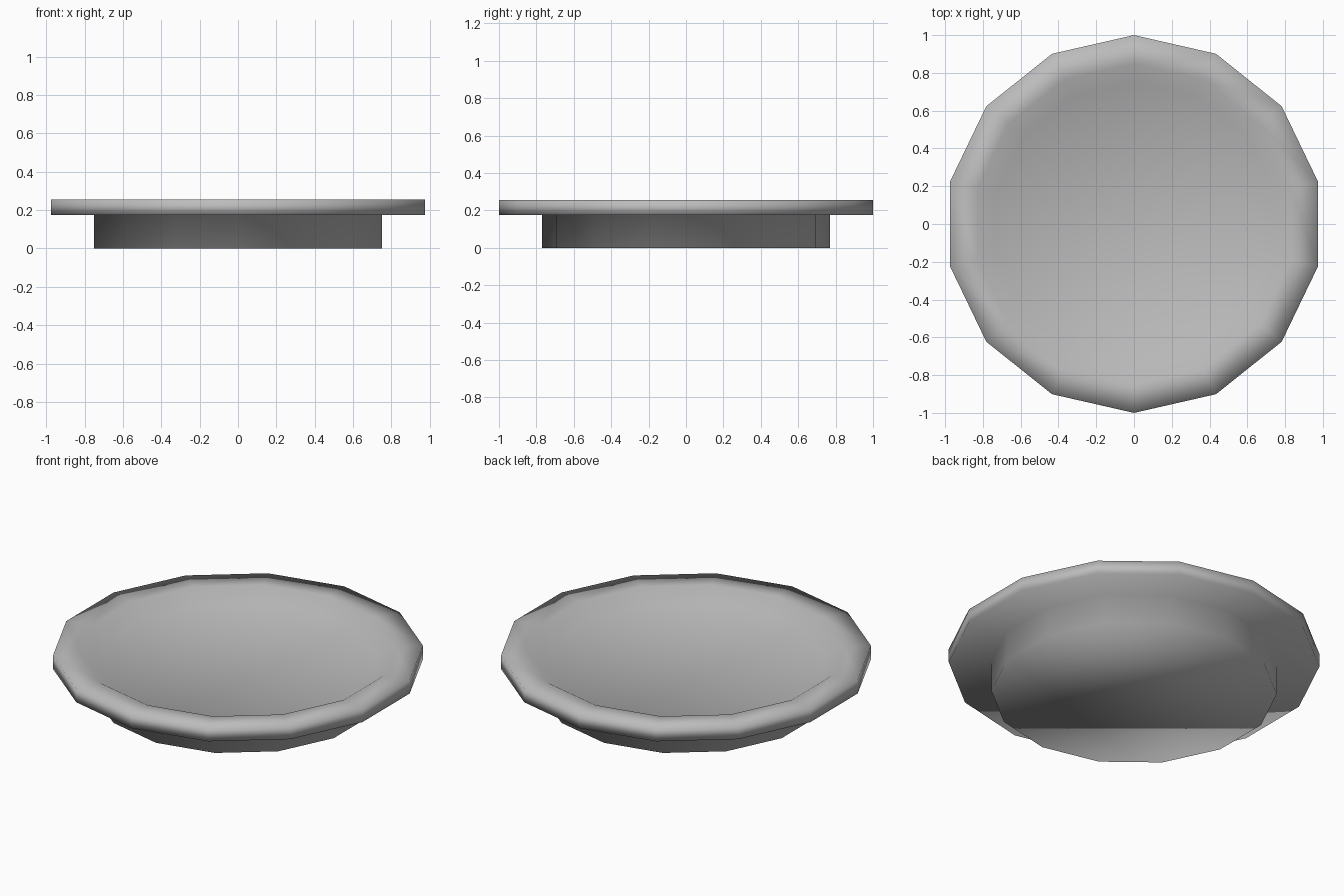
import bpy, bmesh, math

if "Cube" in bpy.data.objects:
    bpy.data.objects.remove(bpy.data.objects["Cube"])

SIDES = 14

# one plain grey for the whole plate
grey = bpy.data.materials.new("plain_grey")
grey.diffuse_color = (0.5, 0.5, 0.5, 1.0)
grey.use_nodes = True
grey.node_tree.nodes["Principled BSDF"].inputs["Base Color"].default_value = grey.diffuse_color

# profile (radius, height): foot, rim underside, rim wall, rim top, dish floor
profile = [(0.77, 0.0), (0.77, 0.175), (1.0, 0.175),
           (1.0, 0.255), (0.85, 0.255), (0.75, 0.195)]

bm = bmesh.new()


def ring(r, z):
    verts = []
    for i in range(SIDES):
        a = math.pi / 2 + 2 * math.pi * i / SIDES
        verts.append(bm.verts.new((r * math.cos(a), r * math.sin(a), z)))
    return verts


rings = [ring(r, z) for r, z in profile]

# side bands between neighbouring rings
for low, high in zip(rings, rings[1:]):
    for i in range(SIDES):
        j = (i + 1) % SIDES
        bm.faces.new((low[i], low[j], high[j], high[i]))

# underside of the foot and floor of the dish
bm.faces.new(list(reversed(rings[0])))
bm.faces.new(rings[-1])

bmesh.ops.recalc_face_normals(bm, faces=bm.faces)
for f in bm.faces:
    f.smooth = True

mesh = bpy.data.meshes.new("plate")
bm.to_mesh(mesh)
bm.free()
mesh.materials.append(grey)
plate = bpy.data.objects.new("plate", mesh)
bpy.context.collection.objects.link(plate)
